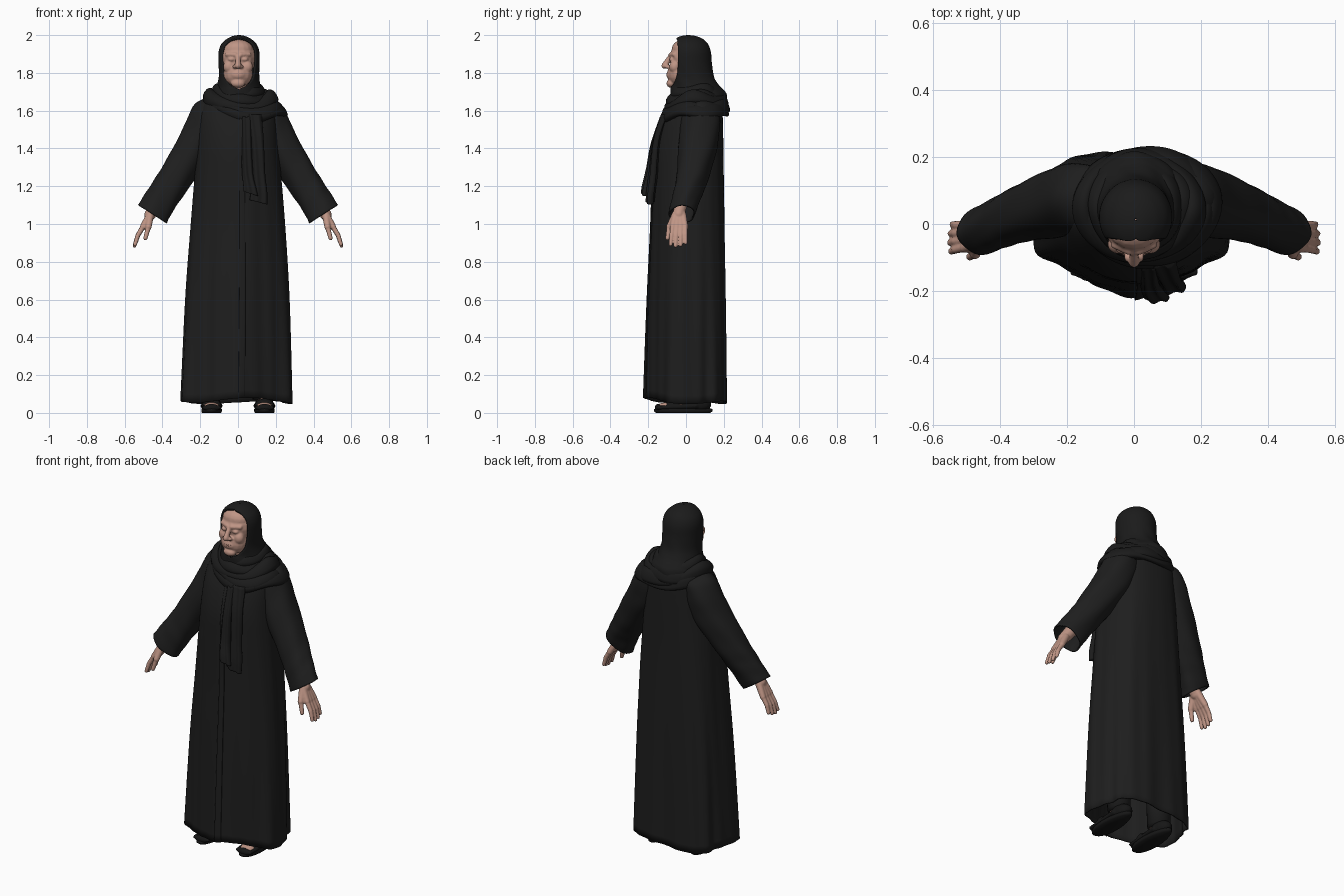
import bpy, bmesh, math
from mathutils import Vector, Matrix

cube = bpy.data.objects.get("Cube")
if cube:
    bpy.data.objects.remove(cube)


def material(name, r, g, b, rough=0.9):
    m = bpy.data.materials.new(name)
    m.use_nodes = True
    m.diffuse_color = (r, g, b, 1)
    node = m.node_tree.nodes["Principled BSDF"]
    node.inputs["Base Color"].default_value = (r, g, b, 1)
    node.inputs["Roughness"].default_value = rough
    return m


ROBE = material("black robe cloth", 0.013, 0.013, 0.013)
SCARF = material("black scarf cloth", 0.011, 0.011, 0.011)
SHOE = material("black leather", 0.008, 0.008, 0.008)
SKIN = material("skin", 0.52, 0.30, 0.235)
LIPS = material("lips", 0.43, 0.22, 0.175)


def finish(name, bm, mat, thick=0, voxel=0):
    bmesh.ops.remove_doubles(bm, verts=bm.verts, dist=0.00002)
    bmesh.ops.recalc_face_normals(bm, faces=bm.faces)
    mesh = bpy.data.meshes.new(name)
    bm.to_mesh(mesh)
    bm.free()
    mesh.materials.append(mat)
    for p in mesh.polygons:
        p.use_smooth = True
    ob = bpy.data.objects.new(name, mesh)
    bpy.context.collection.objects.link(ob)
    if voxel:
        rm = ob.modifiers.new("blend", "REMESH")
        rm.mode, rm.voxel_size, rm.use_smooth_shade = "VOXEL", voxel, True
        sm = ob.modifiers.new("soften", "SMOOTH")
        sm.factor, sm.iterations = 0.5, 4
    if thick:
        so = ob.modifiers.new("cloth thickness", "SOLIDIFY")
        so.thickness, so.offset = thick, -1
    return ob


def grid(name, rows, mat, closed=True, caps=(), loop=False, thick=0):
    """Skin a list of equal rows of points."""
    bm = bmesh.new()
    vs = [[bm.verts.new(p) for p in row] for row in rows]
    n, m = len(vs), len(vs[0])
    for i in range(n if loop else n - 1):
        for j in range(m if closed else m - 1):
            a, b, k = vs[i], vs[(i + 1) % n], (j + 1) % m
            bm.faces.new((a[j], a[k], b[k], b[j]))
    for c in caps:
        bm.faces.new(vs[c])
    return finish(name, bm, mat, thick)


def smooth_keys(keys, steps):
    """Catmull-Rom samples through key tuples."""
    out = []
    for i in range(len(keys) - 1):
        a, b, c, d = (keys[max(0, min(len(keys) - 1, i + k))] for k in (-1, 0, 1, 2))
        for s in range(steps + (i == len(keys) - 2)):
            t = s / steps
            out.append([0.5 * (2 * q + (r - p) * t + (2 * p - 5 * q + 4 * r - w) * t * t
                               + (3 * q - p - 3 * r + w) * t ** 3)
                        for p, q, r, w in zip(a, b, c, d)])
    return out


def angles(n):
    return [math.tau * i / n for i in range(n)]


def blob(bm, c, r):
    r = (r, r, r) if isinstance(r, (int, float)) else r
    mat = Matrix.Translation(c) @ Matrix.Diagonal((*r, 1))
    bmesh.ops.create_uvsphere(bm, u_segments=16, v_segments=10, radius=1, matrix=mat)


def limb(bm, a, b, ra, rb, n=9):
    for i in range(n):
        t = i / (n - 1)
        blob(bm, Vector(a).lerp(Vector(b), t), ra + (rb - ra) * t)


# Robe: height, centre x, half width, front y, back y
ROBE_KEYS = [(0.055, -0.008, 0.3, -0.208, 0.226), (0.6, -0.003, 0.277, -0.195, 0.217),
             (1.0, 0, 0.25, -0.18, 0.208), (1.25, 0, 0.23, -0.174, 0.202),
             (1.4, 0, 0.217, -0.167, 0.199), (1.52, 0, 0.21, -0.14, 0.196),
             (1.6, 0, 0.2, -0.105, 0.192), (1.66, 0, 0.165, -0.075, 0.18),
             (1.71, 0, 0.09, -0.03, 0.13)]
robe_rows = smooth_keys(ROBE_KEYS, 8)


def robe_point(row, t, grow=0.0):
    z, cx, rx, yf, yb = row
    low = max(0, min(1, (1.55 - z) / 1.5))
    front = 0.5 + 0.5 * math.cos(t)
    f = 1 + low * ((0.03 + 0.04 * front) * math.cos(5 * t) + 0.012 * math.cos(17 * t + z)
                   + 0.012 * math.cos(11 * t - 2 * z)) - 0.03 * low
    s, c = math.sin(t), math.cos(t)
    e = 0.97 if c > 0 else 0.82
    x = cx + (rx * f + grow) * math.copysign(abs(s) ** e, s)
    y = (yf + yb) / 2 - ((yb - yf) / 2 * f + grow) * math.copysign(abs(c) ** e, c)
    hem = max(0, 1 - (z - 0.055) / 0.5)
    return (x, y, z + hem * (0.022 * max(0, c) ** 4 + 0.008 * math.sin(3 * t)))


grid("robe", [[robe_point(r, t) for t in angles(120)] for r in robe_rows], ROBE, thick=0.008)
grid("robe_front_placket", [[robe_point(r, 0.03 + 0.018 * j, 0.007) for j in range(7)]
                            for r in robe_rows[:-16]], ROBE, closed=False, thick=0.006)

# Sleeves: centre x, y, z, half width across, half depth
SLEEVE = [(0.075, 0.07, 1.65, 0.055, 0.075), (0.148, 0.08, 1.585, 0.092, 0.1),
          (0.218, 0.068, 1.435, 0.098, 0.104), (0.33, 0.034, 1.25, 0.09, 0.086),
          (0.40, 0.003, 1.14, 0.087, 0.076), (0.452, -0.022, 1.052, 0.09, 0.07)]
for side, s in (("left", 1), ("right", -1)):
    rows = []
    for i, (x, y, z, a, b) in enumerate(smooth_keys(SLEEVE, 7)):
        ring = []
        for t in angles(40):
            f = 1 + 0.025 * math.sin(5 * t + i * 0.25) + 0.012 * math.sin(i * 1.1 + 2 * t)
            k = a * f * math.cos(t)
            ring.append((s * (x + 0.84 * k), y + b * f * math.sin(t), z + 0.54 * k))
        rows.append(ring)
    grid(side + "_sleeve", rows, ROBE, caps=(0,), thick=0.008)

    # Hand blended from wrist, palm, four fingers and thumb
    bm = bmesh.new()
    limb(bm, (s * 0.40, -0.02, 1.14), (s * 0.465, -0.038, 1.05), 0.038, 0.031)
    for j in range(4):
        y = -0.07 + 0.022 * j
        reach = (0.93, 1.0, 0.96, 0.84)[j]
        knuckle = Vector((s * 0.503, y, 0.985))
        tip = knuckle + reach * Vector((s * 0.045, 0.005 * (j - 2.5), -0.1))
        mid = knuckle.lerp(tip, 0.5) + Vector((s * 0.007, 0, 0))
        limb(bm, (s * 0.465, -0.055 + 0.012 * j, 1.05), knuckle, 0.021, 0.0165)
        limb(bm, knuckle, mid, 0.0142, 0.0125)
        limb(bm, mid, tip, 0.0125, 0.0105)
    limb(bm, (s * 0.466, -0.06, 1.04), (s * 0.474, -0.088, 0.985), 0.02, 0.017)
    limb(bm, (s * 0.474, -0.088, 0.985), (s * 0.49, -0.098, 0.925), 0.0145, 0.0115)
    finish(side + "_hand", bm, SKIN, voxel=0.004)

    # Foot, shoe and lower leg
    fx = s * 0.14
    bm = bmesh.new()
    blob(bm, (fx, -0.095, 0.034), (0.043, 0.062, 0.022))
    limb(bm, (fx, -0.08, 0.035), (fx, 0.06, 0.075), 0.025, 0.036)
    finish(side + "_foot", bm, SKIN, voxel=0.006)
    sole = [(0.012, 0.0), (0.05, 0.0), (0.054, 0.008), (0.054, 0.02), (0.048, 0.026)]
    grid(side + "_shoe_sole",
         [[(fx + w * math.sin(t) * (1 + 0.12 * math.cos(t)), -0.015 - w * 2.87 * math.cos(t), z)
           for t in angles(36)] for w, z in sole], SHOE, caps=(0, -1))
    bm = bmesh.new()
    blob(bm, (fx, 0.06, 0.045), (0.05, 0.075, 0.045))
    blob(bm, (fx, -0.07, 0.04), (0.052, 0.042, 0.036))
    blob(bm, (fx, -0.145, 0.027), (0.04, 0.021, 0.022))
    for e in (-1, 1):
        limb(bm, (fx + e * 0.041, -0.145, 0.028), (fx + e * 0.044, 0.05, 0.037), 0.011, 0.015, 16)
    finish(side + "_shoe_upper", bm, SHOE, voxel=0.006)
    grid(side + "_trouser_leg", [[(fx + r * math.sin(t), 0.04 - r * math.cos(t), z)
                                  for t in angles(24)]
                                 for z, r in ((0.07, 0.062), (0.3, 0.07), (0.6, 0.08))],
         ROBE, caps=(0, -1))

# Head with blended facial features
bm = bmesh.new()
blob(bm, (0, 0.012, 1.88), (0.098, 0.098, 0.098))
blob(bm, (0, -0.012, 1.925), (0.08, 0.064, 0.052))
blob(bm, (0, -0.036, 1.795), (0.079, 0.063, 0.07))
blob(bm, (0, -0.078, 1.744), (0.038, 0.026, 0.023))
blob(bm, (0, -0.077, 1.79), (0.042, 0.027, 0.03))
limb(bm, (0, -0.082, 1.888), (0, -0.114, 1.838), 0.0125, 0.0165)
limb(bm, (0, 0.02, 1.8), (0, 0.05, 1.66), 0.06, 0.06)
for s in (-1, 1):
    blob(bm, (s * 0.017, -0.1, 1.833), (0.013, 0.014, 0.01))
    blob(bm, (s * 0.048, -0.06, 1.832), (0.031, 0.029, 0.034))
    blob(bm, (s * 0.036, -0.074, 1.872), (0.019, 0.016, 0.011))
    limb(bm, (s * 0.014, -0.081, 1.896), (s * 0.058, -0.062, 1.898), 0.0125, 0.012)
finish("head", bm, SKIN, voxel=0.005)
bm = bmesh.new()
for z, w in ((1.795, 0.027), (1.787, 0.024)):
    blob(bm, (0, -0.094, z), (w, 0.01, 0.004))
finish("lips", bm, LIPS)

# Hood with a face opening: height, centre y, half width, half depth, opening angle
HOOD = [(1.6, 0.06, 0.17, 0.15, 0), (1.68, 0.065, 0.14, 0.15, 0),
        (1.712, 0.056, 0.123, 0.14, 0), (1.735, 0.047, 0.115, 0.128, 0.4),
        (1.78, 0.032, 0.107, 0.117, 0.8), (1.85, 0.022, 0.108, 0.115, 0.97),
        (1.91, 0.02, 0.108, 0.112, 0.97), (1.95, 0.018, 0.095, 0.1, 0.9),
        (1.975, 0.016, 0.071, 0.08, 0.65), (1.988, 0.014, 0.05, 0.058, 0),
        (1.997, 0.013, 0.026, 0.03, 0), (2.0, 0.013, 0.003, 0.003, 0)]
rows = []
for z, cy, rx, ry, t0 in smooth_keys(HOOD, 4):
    t0 = max(0, t0)
    fold = 0.014 * max(0, min(1, (1.86 - z) / 0.1))
    ring = []
    for j in range(61):
        t = t0 + (math.tau - 2 * t0) * j / 60
        f = 1 + fold * math.sin(7 * t + 40 * z)
        ring.append((0.005 + rx * f * math.sin(t), cy - ry * f * math.cos(t), min(z, 2.0)))
    rows.append(ring)
grid("hood", rows, SCARF, closed=False, thick=0.01)

# Scarf mantle beneath the wrapped folds
MANTLE = [(1.585, 0.195, 0.165), (1.65, 0.18, 0.155), (1.7, 0.14, 0.135), (1.73, 0.105, 0.115)]
grid("scarf_mantle", [[(0.02 + rx * math.sin(t), 0.055 - ry * math.cos(t),
                        z - 0.02 * max(0, math.cos(t)) ** 2 - 0.02 * math.sin(t))
                       for t in angles(60)]
                      for z, rx, ry in smooth_keys(MANTLE, 4)], SCARF, thick=0.01)

# Wrapped folds: centre x, height, radii, front drop, sideways tilt, section size
WRAPS = [(0.015, 1.705, 0.108, 0.11, 0.025, 0.008, 0.025), (0.02, 1.69, 0.137, 0.13, 0.04, -0.02, 0.027),
         (0.018, 1.672, 0.165, 0.145, 0.055, -0.005, 0.028), (0.03, 1.648, 0.188, 0.153, 0.052, -0.032, 0.028),
         (0.037, 1.62, 0.197, 0.156, 0.042, -0.02, 0.028)]
for i, (cx, z, rx, ry, drop, tilt, size) in enumerate(WRAPS):
    rows = []
    for t in angles(72):
        s, c = math.sin(t), math.cos(t)
        r = size * (1 + 0.2 * math.sin(3 * t + 2 * i))
        h = z - drop * c * c * (1 if c > 0 else 0.45) + tilt * s + 0.007 * math.sin(4 * t + i)
        ring = []
        for a in angles(14):
            k = 0.9 * r * math.cos(a) * (1 + 0.12 * math.sin(3 * a + t))
            ring.append((cx + (rx + k) * s, 0.052 - (ry + k) * c, h + 1.1 * r * math.sin(a) - 0.5 * k))
        rows.append(ring)
    grid("scarf_fold_%d" % (i + 1), rows, SCARF, loop=True)

# Hanging scarf ends: centre x, y, height, half width, half thickness
TAILS = {"long": [(0.085, -0.11, 1.58, 0.04, 0.02), (0.1, -0.153, 1.45, 0.036, 0.018),
                  (0.108, -0.172, 1.28, 0.036, 0.02), (0.113, -0.185, 1.18, 0.042, 0.02),
                  (0.108, -0.19, 1.115, 0.047, 0.019)],
         "short": [(0.045, -0.118, 1.57, 0.028, 0.018), (0.046, -0.165, 1.43, 0.026, 0.018),
                   (0.05, -0.19, 1.28, 0.03, 0.02), (0.062, -0.212, 1.2, 0.035, 0.018),
                   (0.068, -0.219, 1.16, 0.038, 0.016)]}
for label, keys in TAILS.items():
    rows = []
    for x, y, z, w, d in smooth_keys(keys, 6):
        rows.append([(x + w * math.cos(a), y + d * math.sin(a) * (1 + 0.3 * math.sin(5 * a + 4 * z)),
                      z - 0.012 * math.cos(a) * (z < 1.3)) for a in angles(32)])
    grid("scarf_%s_end" % label, rows, SCARF, caps=(0, -1))
